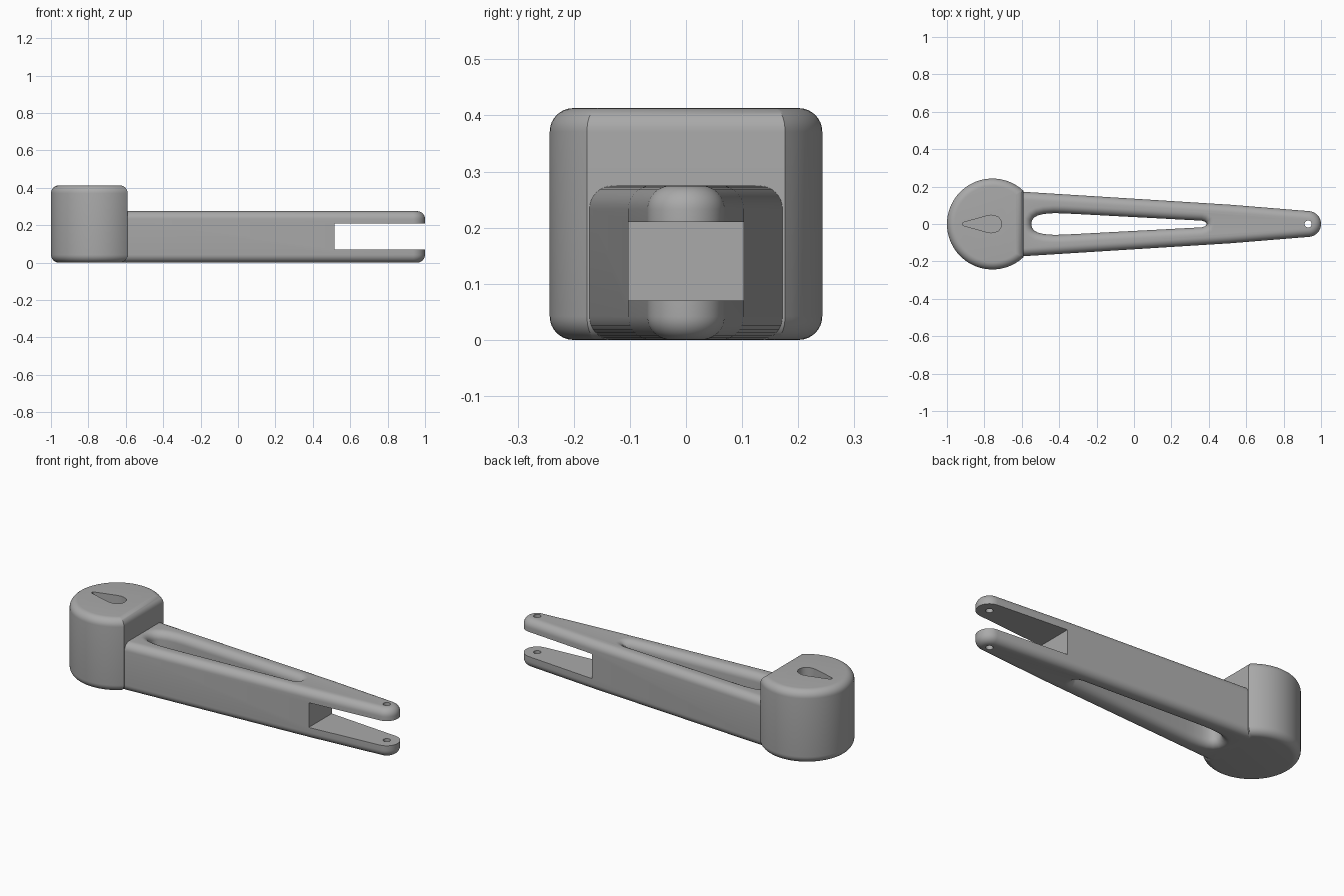
import bpy, bmesh, math
from math import sin, cos, radians
from mathutils import Vector

cube = bpy.data.objects.get("Cube")
if cube:
    bpy.data.objects.remove(cube, do_unlink=True)

grey = bpy.data.materials.new("matte_grey")
grey.use_nodes = True
colour = (0.4, 0.4, 0.4, 1)
grey.diffuse_color = colour
grey.node_tree.nodes["Principled BSDF"].inputs["Base Color"].default_value = colour

FILLET, STEPS = 0.042, 8
HUB_X, HUB_R, HUB_TOP = -0.757, 0.243, 0.413
ARM_TOP, PIN_X = 0.275, 0.931


def arc(cx, r, start, end, n):
    """Points on a circular arc centred on the long axis."""
    angles = [radians(start + (end - start) * i / n) for i in range(n + 1)]
    return [(cx + r * cos(a), r * sin(a)) for a in angles]


def mirrored(half):
    """Close an outline given its lower half, listed from left to right."""
    return half + [(x, -y) for x, y in reversed(half) if abs(y) > 1e-5]


def offset(outline, d):
    """Move a counter-clockwise outline outward by d with mitred corners."""
    pts = [Vector(p) for p in outline]
    result = []
    for i, p in enumerate(pts):
        a = (p - pts[i - 1]).normalized()
        b = (pts[(i + 1) % len(pts)] - p).normalized()
        na, nb = Vector((a.y, -a.x)), Vector((b.y, -b.x))
        result.append(p + (na + nb) * d / (1 + na.dot(nb)))
    return result


def prism(name, outline, layers):
    """Loft an outline through (height, outward offset) layers and cap it."""
    bm = bmesh.new()
    rings = [[bm.verts.new((p.x, p.y, z)) for p in offset(outline, d)] for z, d in layers]
    n = len(outline)
    for low, high in zip(rings, rings[1:]):
        for i in range(n):
            j = (i + 1) % n
            bm.faces.new((low[i], low[j], high[j], high[i]))
    bm.faces.new(reversed(rings[0]))
    bm.faces.new(rings[-1])
    mesh = bpy.data.meshes.new(name)
    bm.to_mesh(mesh)
    bm.free()
    mesh.materials.append(grey)
    obj = bpy.data.objects.new(name, mesh)
    bpy.context.collection.objects.link(obj)
    return obj


def fillet_layers(top, sign):
    """Quarter-round layers at both ends: sign -1 rounds a solid, +1 flares a hole."""
    angles = [radians(90 * i / STEPS) for i in range(STEPS + 1)]
    low = [(FILLET * (1 - sin(a)), sign * FILLET * (1 - cos(a))) for a in reversed(angles)]
    return low + [(top - z, d) for z, d in reversed(low)]


def cut(target, cutter):
    cutter.hide_render = True
    mod = target.modifiers.new("cut", 'BOOLEAN')
    mod.operation, mod.solver, mod.object = 'DIFFERENCE', 'EXACT', cutter
    bpy.ops.object.select_all(action='DESELECT')
    bpy.context.view_layer.objects.active = target
    target.select_set(True)
    bpy.ops.object.modifier_apply(modifier=mod.name)
    bpy.data.objects.remove(cutter, do_unlink=True)


# Round hub with one flat side facing the arm
hub = prism("hub", arc(HUB_X, HUB_R, 46.6, 313.4, 64), fillet_layers(HUB_TOP, -1))

# Teardrop socket in the hub top
socket = mirrored([(-0.913, -0.008), (-0.785, -0.044), (-0.765, -0.047), (-0.745, -0.045),
                   (-0.725, -0.036), (-0.713, -0.022), (-0.709, -0.008)])
cut(hub, prism("socket_cutter", socket, [(HUB_TOP - 0.15, 0), (HUB_TOP + 0.05, 0)]))

# Tapered arm with a rounded tip
arm_half = [(-0.68, -0.178), (-0.59, -0.172), (0.515, -0.103)] + arc(PIN_X, 0.069, -86, 0, 16)
arm = prism("arm", mirrored(arm_half), fillet_layers(ARM_TOP, -1))

# Long lightening slot with rounded rims
slot_half = [(-0.549, 0), (-0.546, -0.018), (-0.535, -0.034), (-0.515, -0.046), (-0.48, -0.054),
             (-0.43, -0.058), (-0.38, -0.057), (-0.3, -0.053), (0.36, -0.018),
             (0.375, -0.014), (0.385, -0.008), (0.388, 0)]
flare = fillet_layers(ARM_TOP, 1)
layers = [(-0.05, FILLET)] + flare + [(ARM_TOP + 0.05, FILLET)]
cut(arm, prism("slot_cutter", mirrored(slot_half), layers))

# Fork gap and pin hole at the tip
gap = [(0.515, -0.3), (1.2, -0.3), (1.2, 0.3), (0.515, 0.3)]
cut(arm, prism("gap_cutter", gap, [(0.07, 0), (0.21, 0)]))
cut(arm, prism("pin_cutter", arc(PIN_X, 0.019, 0, 345, 23), [(-0.1, 0), (0.4, 0)]))

# Smooth the rounded surfaces and keep the edges crisp
bpy.ops.object.select_all(action='DESELECT')
for part in (hub, arm):
    part.select_set(True)
bpy.context.view_layer.objects.active = arm
bpy.ops.object.shade_smooth_by_angle(angle=radians(30))
